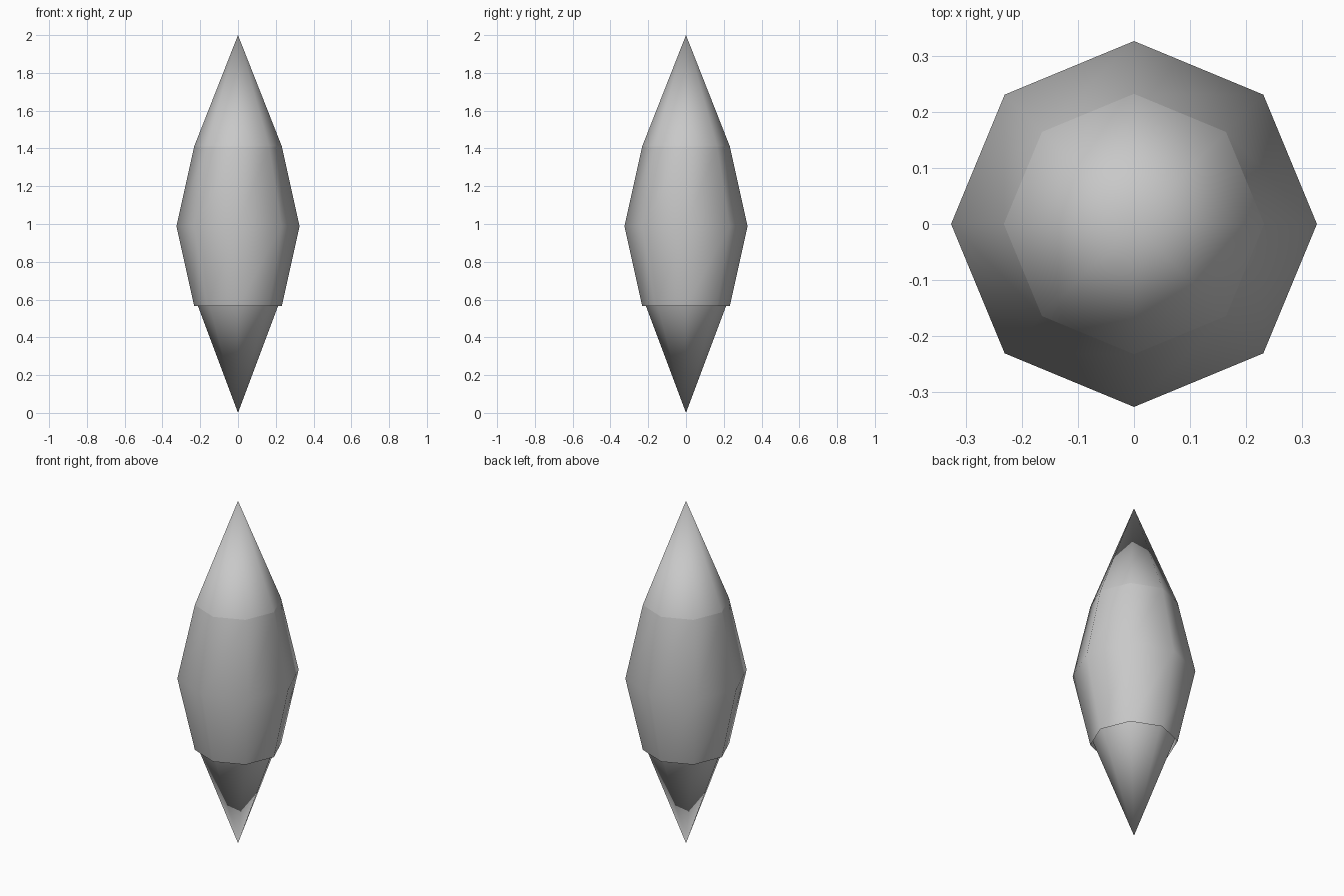
import bpy, bmesh, math

if "Cube" in bpy.data.objects:
    bpy.data.objects.remove(bpy.data.objects["Cube"])

SIDES = 8

grey = bpy.data.materials.new("plain grey")
grey.diffuse_color = (0.58, 0.58, 0.58, 1)
grey.use_nodes = True
grey.node_tree.nodes["Principled BSDF"].inputs["Base Color"].default_value = grey.diffuse_color


def ringed_shell(name, profile):
    """Open eight-sided shell from (radius, height) pairs listed bottom to top."""
    bm = bmesh.new()
    rings = []
    for r, z in profile:
        if r == 0:
            rings.append([bm.verts.new((0, 0, z))] * SIDES)
        else:
            angles = [2 * math.pi * i / SIDES for i in range(SIDES)]
            rings.append([bm.verts.new((r * math.cos(a), r * math.sin(a), z)) for a in angles])
    for low, high in zip(rings, rings[1:]):
        for i in range(SIDES):
            j = (i + 1) % SIDES
            corners = dict.fromkeys((low[i], low[j], high[j], high[i]))
            bm.faces.new(list(corners)).smooth = True
    bm.normal_update()
    mesh = bpy.data.meshes.new(name)
    bm.to_mesh(mesh)
    bm.free()
    mesh.materials.append(grey)
    obj = bpy.data.objects.new(name, mesh)
    bpy.context.collection.objects.link(obj)
    return obj


# Bulging middle band
ringed_shell("crystal_body", [(0.232, 0.565), (0.326, 0.988), (0.232, 1.411)])

# Upper point, sitting on the rim of the body
ringed_shell("upper_point", [(0.232, 1.411), (0, 2.0)])

# Lower point, tucked slightly inside the body
ringed_shell("lower_point", [(0, 0.0), (0.221, 0.59)])
